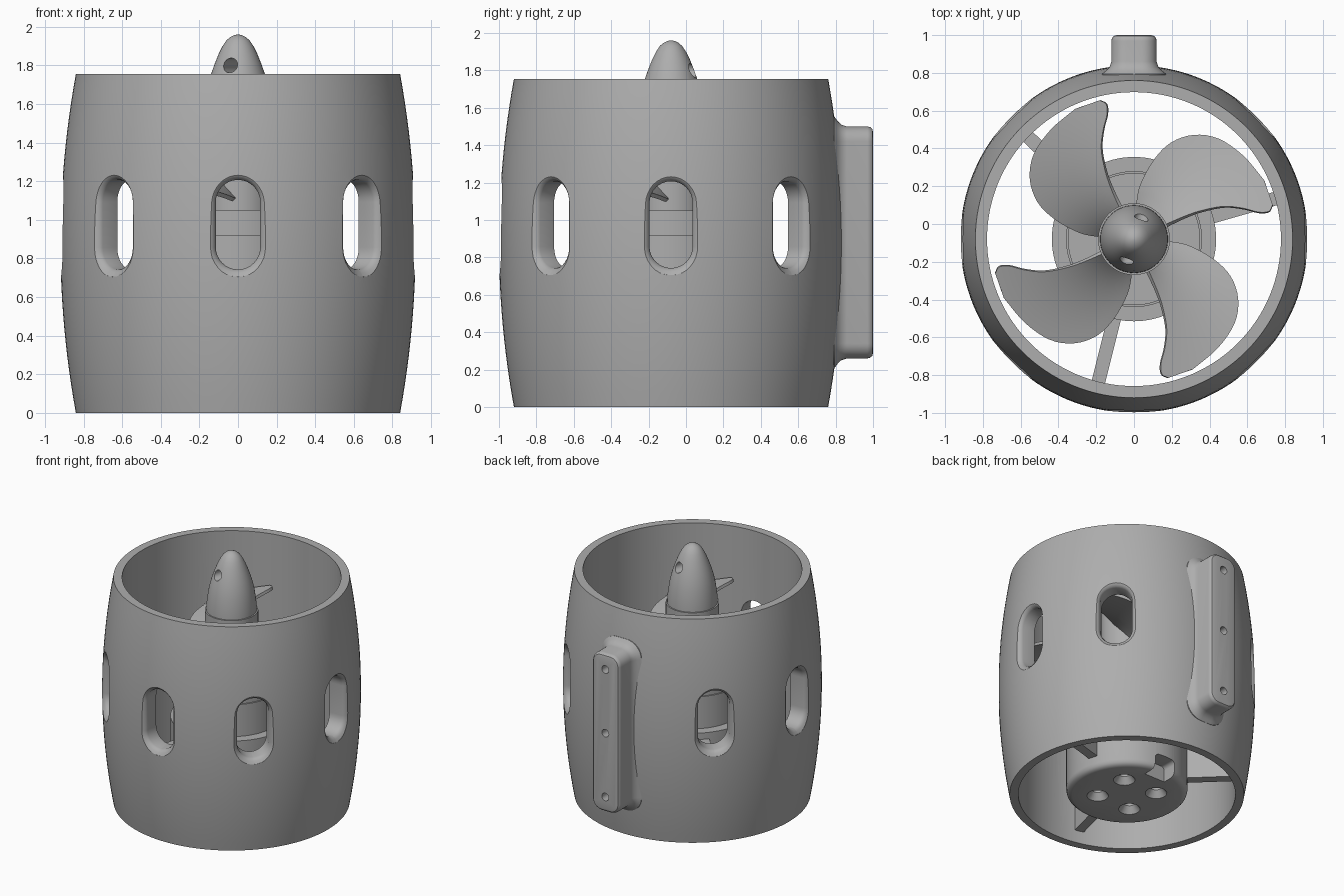
import bpy, bmesh, math
from mathutils import Vector, Matrix

if "Cube" in bpy.data.objects:
    bpy.data.objects.remove(bpy.data.objects["Cube"])

CY = -0.08                      # duct axis sits slightly forward
AX = Matrix.Translation((0, CY, 0))

grey = bpy.data.materials.new("grey_plastic")
grey.diffuse_color = (0.42, 0.42, 0.42, 1)
grey.use_nodes = True
grey.node_tree.nodes["Principled BSDF"].inputs["Base Color"].default_value = grey.diffuse_color


def make(name, bm):
    bmesh.ops.recalc_face_normals(bm, faces=bm.faces)
    me = bpy.data.meshes.new(name)
    bm.to_mesh(me)
    bm.free()
    ob = bpy.data.objects.new(name, me)
    bpy.context.collection.objects.link(ob)
    me.materials.append(grey)
    return ob


def loft(bm, loops, closed=False):
    """Skin equal-length loops; cap the ends unless the loft is closed."""
    rings = [[bm.verts.new(p) for p in lp] for lp in loops]
    n = len(rings[0])
    pairs = list(zip(rings, rings[1:])) + ([(rings[-1], rings[0])] if closed else [])
    for a, b in pairs:
        for i in range(n):
            j = (i + 1) % n
            bm.faces.new((a[i], a[j], b[j], b[i]))
    if not closed:
        bm.faces.new(rings[0])
        bm.faces.new(rings[-1])


def revolve(bm, prof, mat=AX, seg=96, closed=False):
    loft(bm, [[mat @ Vector((r * math.cos(2 * math.pi * i / seg),
                             r * math.sin(2 * math.pi * i / seg), z))
               for i in range(seg)] for r, z in prof], closed)


def round_rect(hw, hh, rad, steps=8):
    """Rounded rectangle in 2D, counter-clockwise."""
    pts = []
    for k, (sx, sy) in enumerate(((1, 1), (-1, 1), (-1, -1), (1, -1))):
        for i in range(steps + 1):
            a = math.pi / 2 * (k + i / steps)
            pts.append((sx * (hw - rad) + rad * math.cos(a),
                        sy * (hh - rad) + rad * math.sin(a)))
    return pts


def cut(ob, bm):
    """Subtract a cutter mesh and bake the result."""
    tool = make("cutter", bm)
    tool.hide_render = True
    mod = ob.modifiers.new("cut", 'BOOLEAN')
    mod.object, mod.operation, mod.solver = tool, 'DIFFERENCE', 'EXACT'
    apply(ob)
    bpy.data.objects.remove(tool, do_unlink=True)


def apply(ob):
    dg = bpy.context.evaluated_depsgraph_get()
    me = bpy.data.meshes.new_from_object(ob.evaluated_get(dg))
    ob.modifiers.clear()
    ob.data = me


def smooth(ob, angle=32):
    bpy.ops.object.select_all(action='DESELECT')
    ob.select_set(True)
    bpy.context.view_layer.objects.active = ob
    bpy.ops.object.shade_smooth_by_angle(angle=math.radians(angle))


# Barrel-shaped duct
H, RIN = 1.755, 0.778
outer = [(0.84 + 0.08 * (1 - (2 * i / 24 - 1) ** 2), H * i / 24) for i in range(25)]
bm = bmesh.new()
revolve(bm, outer + [(RIN, H), (RIN, 0)], seg=128, closed=True)
duct = make("duct", bm)

# Seven flared slots, none behind the mount
bm = bmesh.new()
for k in range(8):
    if k == 2:
        continue
    rot = AX @ Matrix.Rotation(math.radians(45 * k), 4, 'Z')
    rows = [(0.6, 0), (0.875, 0), (0.89, 0.006), (0.903, 0.018), (0.915, 0.038), (1.0, 0.05)]
    loft(bm, [[rot @ Vector((r, u, 0.975 + v))
               for u, v in round_rect(0.115 + o, 0.232 + o, 0.1149 + o)] for r, o in rows])
cut(duct, bm)
smooth(duct)

# Rear mounting block with flared foot and rounded face
rows = [(0.74, 0.05), (0.795, 0.05), (0.81, 0.03), (0.83, 0.01), (0.86, 0),
        (0.97, 0), (0.985, -0.004), (0.996, -0.014), (1.0, -0.03)]
bm = bmesh.new()
loft(bm, [[(u, y, 0.88 + v) for u, v in round_rect(0.12 + o, 0.62 + o, 0.08 + o)]
          for y, o in rows])
mount = make("mounting_block", bm)
bm = bmesh.new()
for z in (0.38, 0.88, 1.38):
    m = Matrix.Translation((0, 0, z)) @ Matrix.Rotation(math.radians(-90), 4, 'X')
    revolve(bm, [(0.03, 0.86), (0.03, 1.1)], m, 24)
cut(mount, bm)
smooth(mount)

# Motor housing with shoulder
bm = bmesh.new()
revolve(bm, [(0.39, 0), (0.413, 0.006), (0.429, 0.022), (0.435, 0.045), (0.435, 0.67),
             (0.36, 0.67), (0.36, 0.92), (0.35, 0.92), (0.35, 1.05)])
motor = make("motor_housing", bm)

# Countersunk screw holes and cable notch underneath
bm = bmesh.new()
for k in range(4):
    a = math.radians(45 + 90 * k)
    m = AX @ Matrix.Translation((0.21 * math.cos(a), 0.21 * math.sin(a), 0))
    revolve(bm, [(0.085, -0.01), (0.04, 0.05), (0.04, 0.12)], m, 24)
loft(bm, [[(u, CY + y, v) for u, v in round_rect(0.09, 0.12, 0.03, 4)] for y in (0.31, 0.5)])
cut(motor, bm)
smooth(motor)

# Three radial struts
for k in range(3):
    rot = AX @ Matrix.Rotation(math.radians(16 + 120 * k), 4, 'Z')
    bm = bmesh.new()
    loft(bm, [[rot @ Vector((r, s * 0.036, z)) for s, z in
               ((-1, 0.1), (1, 0.1), (1, 0.62), (-1, 0.62))] for r in (0.4, 0.795)])
    make("strut_%d" % (k + 1), bm)

# Propeller hub
bm = bmesh.new()
revolve(bm, [(0.19, 1.04), (0.19, 1.5)], seg=64)
smooth(make("propeller_hub", bm))

# Nose cone with a cross hole
bm = bmesh.new()
revolve(bm, [(0.18, 1.49), (0.178, 1.55), (0.165, 1.65), (0.153, 1.705), (0.138, 1.76),
             (0.12, 1.81), (0.1, 1.86), (0.08, 1.9), (0.06, 1.93), (0.04, 1.947),
             (0.02, 1.957), (0.004, 1.96)], seg=64)
nose = make("nose_cone", bm)
bm = bmesh.new()
way = Vector((math.cos(math.radians(71)), math.sin(math.radians(71)), 0))
m = Matrix.Translation((0, CY, 1.8)) @ way.to_track_quat('Z', 'Y').to_matrix().to_4x4()
revolve(bm, [(0.038, -0.4), (0.038, 0.4)], m, 24)
cut(nose, bm)
smooth(nose)


# Four helical blades
def spline(pts, sub=4):
    p = [Vector(q) for q in pts]
    p = [2 * p[0] - p[1]] + p + [2 * p[-1] - p[-2]]
    out = []
    for a, b, c, d in zip(p, p[1:], p[2:], p[3:]):
        for i in range(sub):
            t = i / sub
            out.append(0.5 * (2 * b + (c - a) * t + (2 * a - 5 * b + 4 * c - d) * t * t
                              + (3 * b - a - 3 * c + d) * t ** 3))
    return out + [p[-2]]


lead = spline([(-.03, .1), (-.07, .17), (-.12, .28), (-.15, .37), (-.17, .48), (-.16, .58),
               (-.14, .66), (-.145, .715), (-.18, .735)])
trail = spline([(-.1, .01), (-.19, .02), (-.29, .04), (-.42, .11), (-.51, .20), (-.55, .32),
                (-.53, .45), (-.44, .58), (-.31, .69)])
for k in range(4):
    rot = AX @ Matrix.Rotation(math.radians(90 * k), 4, 'Z')
    bm = bmesh.new()
    grid = []
    for a, b in zip(lead, trail):
        row = []
        for i in range(11):
            p = a.lerp(b, i / 10)
            th = math.atan2(p.y, p.x) - math.radians(101)
            row.append(bm.verts.new(rot @ Vector((p.x, p.y, 1.36 - 0.2 * th))))
        grid.append(row)
    for r, s in zip(grid, grid[1:]):
        for i in range(10):
            bm.faces.new((r[i], r[i + 1], s[i + 1], s[i]))
    blade = make("propeller_blade_%d" % (k + 1), bm)
    mod = blade.modifiers.new("thickness", 'SOLIDIFY')
    mod.thickness, mod.offset = 0.022, 0
    apply(blade)
    smooth(blade)
